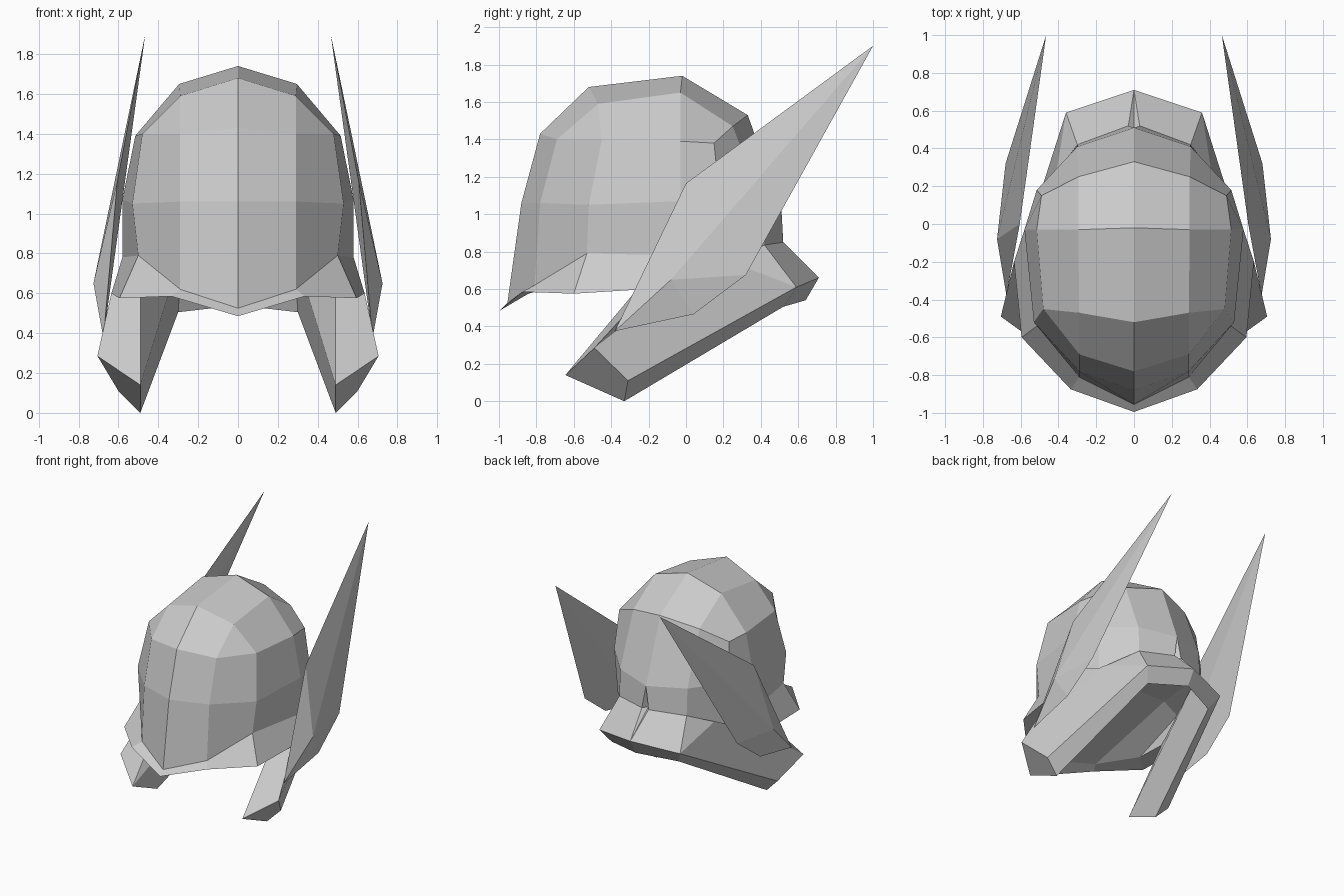
import bpy, bmesh

cube = bpy.data.objects.get("Cube")
if cube:
    bpy.data.objects.remove(cube, do_unlink=True)

steel = bpy.data.materials.new("grey steel")
steel.use_nodes = True
GREY = (0.6, 0.6, 0.6, 1)
steel.diffuse_color = GREY
steel.node_tree.nodes["Principled BSDF"].inputs["Base Color"].default_value = GREY


def build(name, faces, mirrored=True):
    """Make a flat-shaded part from faces given as tuples of points, mirrored across x."""
    bm = bmesh.new()
    for side in ((1, -1) if mirrored else (1,)):
        for face in faces:
            bm.faces.new([bm.verts.new((side * x, y, z)) for x, y, z in face])
    bmesh.ops.remove_doubles(bm, verts=bm.verts, dist=0.001)
    bmesh.ops.recalc_face_normals(bm, faces=bm.faces)
    mesh = bpy.data.meshes.new(name)
    bm.to_mesh(mesh)
    bm.free()
    mesh.materials.append(steel)
    obj = bpy.data.objects.new(name, mesh)
    bpy.context.collection.objects.link(obj)
    return obj


def strip(a, b):
    """Quads joining two matching rows of points."""
    return [(a[i], a[i + 1], b[i + 1], b[i]) for i in range(len(a) - 1)]


# Dome: half rings from front centre to back centre, with a small notch at the back
rim = [(0, -.955, .525), (.29, -.81, .62), (.5, -.53, .79), (.58, -.03, .78),
       (.49, .17, .72), (.3, .42, .835), (.03, .52, .85)]
middle = [(0, -.88, 1.06), (.29, -.78, 1.06), (.53, -.52, 1.05), (.58, -.03, 1.07),
          (.515, .18, 1.07), (.3, .41, 1.05), (0, .51, 1.03)]
upper = [(0, -.78, 1.43), (.29, -.69, 1.4), (.48, -.45, 1.4), (.515, -.03, 1.39),
         (.49, .15, 1.38), (.295, .25, 1.47), (0, .33, 1.53)]
notch = (0, .48, .85)
crown_front, crown_back = (0, -.52, 1.68), (0, -.02, 1.74)
side_front, side_back = (.29, -.47, 1.59), (.295, -.03, 1.65)
crown = [
    (upper[0], upper[1], side_front, crown_front),
    (upper[1], upper[2], side_front),
    (side_front, upper[2], upper[3], side_back),
    (crown_front, side_front, side_back, crown_back),
    (side_back, upper[3], upper[4], upper[5]),
    (crown_back, side_back, upper[5], upper[6]),
]
build("dome", strip(rim, middle) + strip(middle, upper) + crown
      + [(rim[6], middle[6], notch)])

# Brim: sloping top and a narrow underside
brim_edge = [(0, -.995, .485), (.335, -.875, .585), (.595, -.6, .575), (.635, -.2, .6)]
brim_inner = [(0, -.9, .56), (.29, -.8, .6), (.48, -.5, .6), (.49, -.26, .6)]
build("brim", strip(rim[:4], brim_edge) + strip(brim_edge, brim_inner))

# Neck guard sweeping forward into pointed cheek guards
back_top, back_low = (0, .71, .66), (0, .64, .54)
corner_top, corner_low = (.36, .59, .61), (.3, .52, .505)
tip_inner, tip_outer = (.49, -.645, .14), (.705, -.49, .285)
tip_under, tip_point = (.6, -.31, .11), (.49, -.33, 0)
lining_back, lining_side = (0, .47, .83), (.28, .4, .82)
root_out, root_in = brim_edge[3], brim_inner[3]
under_dome = (.43, .15, .78)
build("neck_and_cheek_guard", [
    (rim[6], rim[5], corner_top, back_top),
    (rim[6], back_top, notch),
    (rim[5], under_dome, corner_top),
    (corner_top, under_dome, tip_outer, tip_under),
    (under_dome, rim[3], root_out, tip_outer),
    (tip_inner, tip_outer, root_out, root_in),
    (back_top, corner_top, corner_low, back_low),
    (corner_top, tip_under, tip_point, corner_low),
    (tip_inner, tip_point, tip_under, tip_outer),
    (tip_inner, root_in, lining_side),
    (tip_inner, lining_side, corner_low, tip_point),
    (back_low, corner_low, lining_side, lining_back),
])

# Floor closing the dome from below, rising from the brim to the neck
ridge = [(0, 0, .8), (.3, 0, .8), (.47, -.05, .76)]
build("dome_floor", strip(brim_inner[:3], ridge) + [
    (ridge[0], ridge[1], lining_side, lining_back),
    (ridge[1], ridge[2], lining_side),
    (brim_inner[2], root_in, ridge[2]),
    (root_in, lining_side, ridge[2]),
])

# Wings: a fan of facets around a raised boss, closed by a flat inner side
outline = [(.465, 1, 1.9), (.605, 0, 1.165), (.675, -.38, .375),
           (.69, .04, .465), (.68, .32, .675)]
boss = (.725, -.08, .65)
facets = [(boss, outline[i - 1], outline[i]) for i in range(len(outline))]
inside = [(outline[0], outline[i], outline[i + 1]) for i in range(1, len(outline) - 1)]
left_wing = facets + inside
build("left_wing", left_wing, mirrored=False)
build("right_wing", [tuple((-x, y, z) for x, y, z in f) for f in left_wing], mirrored=False)
